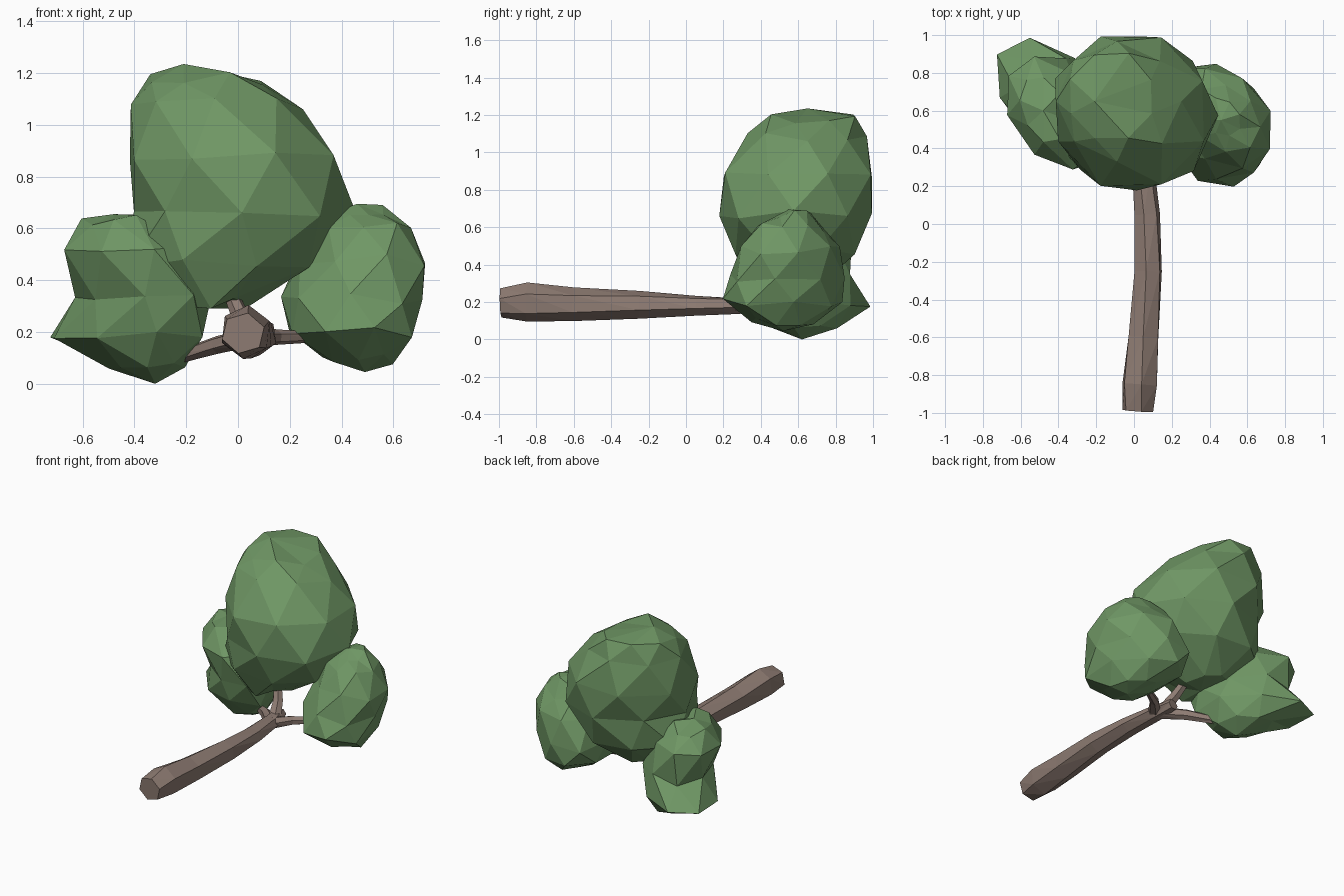
import bpy, bmesh, math, random
from mathutils import Vector

if "Cube" in bpy.data.objects:
    bpy.data.objects.remove(bpy.data.objects["Cube"])

random.seed(4)


def material(name, rgb):
    m = bpy.data.materials.new(name)
    m.diffuse_color = (*rgb, 1)
    m.use_nodes = True
    m.node_tree.nodes["Principled BSDF"].inputs["Base Color"].default_value = m.diffuse_color
    return m


LEAF = material("leaf_green", (0.16, 0.31, 0.13))
BARK = material("bark_brown", (0.27, 0.20, 0.17))


def loft(name, rings, tip_a, tip_b, mat):
    """Triangulated skin over equal-sized rings, closed with a point at each end."""
    bm = bmesh.new()
    vr = [[bm.verts.new(p) for p in r] for r in rings]
    n = len(vr[0])
    for a, b in zip(vr, vr[1:]):
        for i in range(n):
            j = (i + 1) % n
            q = [a[i], a[j], b[j], b[i]]
            # split each quad along its shorter diagonal
            if (q[0].co - q[2].co).length < (q[1].co - q[3].co).length:
                bm.faces.new((q[0], q[1], q[2]))
                bm.faces.new((q[0], q[2], q[3]))
            else:
                bm.faces.new((q[0], q[1], q[3]))
                bm.faces.new((q[1], q[2], q[3]))
    for ring, tip in ((vr[0], tip_a), (vr[-1], tip_b)):
        c = bm.verts.new(tip)
        for i in range(n):
            bm.faces.new((ring[i], ring[(i + 1) % n], c))
    bmesh.ops.recalc_face_normals(bm, faces=bm.faces)
    me = bpy.data.meshes.new(name)
    bm.to_mesh(me)
    bm.free()
    me.materials.append(mat)
    ob = bpy.data.objects.new(name, me)
    bpy.context.collection.objects.link(ob)
    return ob


def foliage(name, levels, bottom, top, shear=0.0, n=8, rough=0.05):
    """Leaf clump from levels of (z, x min, x max, y min, y max)."""
    rings = []
    for k, (z, x0, x1, y0, y1) in enumerate(levels):
        cx, cy, rx, ry = (x0 + x1) / 2, (y0 + y1) / 2, (x1 - x0) / 2, (y1 - y0) / 2
        ry = math.sqrt(max(ry * ry - (shear * rx) ** 2, 0.3 * ry * ry))
        off = 0.5 * (k % 2)
        grow = 1 / math.cos(math.pi / n) if k % 2 else 1.02
        ring = []
        for i in range(n):
            a = 2 * math.pi * (i + off) / n
            s = grow * random.uniform(1 - rough, 1 + rough * 0.4)
            dx, dy = rx * s * math.cos(a), ry * s * math.sin(a)
            ring.append((cx + dx, cy + dy - shear * dx, z + random.uniform(-rough, rough) * 0.5))
        rings.append(ring)
    return loft(name, rings, bottom, top, LEAF)


def limb(name, path, n=6):
    """Faceted branch through points of (x, y, z, x radius, other radius)."""
    pts = [Vector(p[:3]) for p in path]
    rings = []
    for k, p in enumerate(path):
        d = (pts[min(k + 1, len(pts) - 1)] - pts[max(k - 1, 0)]).normalized()
        side = d.cross(Vector((0, 0, 1))).normalized()
        up = side.cross(d)
        turn = 0.3 + 0.12 * k
        rings.append([pts[k] + side * p[3] * math.cos(2 * math.pi * i / n + turn)
                      + up * p[4] * math.sin(2 * math.pi * i / n + turn) for i in range(n)])
    return loft(name, rings, pts[0], pts[-1], BARK)


# Large central leaf clump
foliage("main_foliage", [
    (0.31, -0.24, 0.03, 0.34, 0.74),
    (0.47, -0.42, 0.28, 0.26, 0.90),
    (0.67, -0.40, 0.43, 0.17, 0.98),
    (0.88, -0.41, 0.38, 0.20, 1.00),
    (1.08, -0.42, 0.24, 0.34, 0.96),
    (1.18, -0.34, 0.10, 0.45, 0.90)],
    (-0.11, 0.52, 0.29), (-0.21, 0.65, 1.235))

# Left leaf clump
foliage("left_foliage", [
    (0.08, -0.50, -0.20, 0.45, 0.82),
    (0.18, -0.72, -0.14, 0.37, 0.96),
    (0.33, -0.62, -0.10, 0.32, 0.90),
    (0.51, -0.67, -0.18, 0.31, 0.86),
    (0.63, -0.60, -0.36, 0.43, 0.78)],
    (-0.32, 0.62, 0.0), (-0.48, 0.6, 0.655), shear=0.4)

# Right leaf clump
foliage("right_foliage", [
    (0.10, 0.33, 0.60, 0.35, 0.68),
    (0.20, 0.20, 0.67, 0.20, 0.82),
    (0.33, 0.16, 0.71, 0.23, 0.86),
    (0.48, 0.23, 0.72, 0.31, 0.81),
    (0.60, 0.30, 0.67, 0.38, 0.74),
    (0.67, 0.38, 0.56, 0.47, 0.66)],
    (0.49, 0.52, 0.045), (0.46, 0.55, 0.695), shear=0.25)

# Trunk lying along y, flaring at the foot
limb("trunk", [
    (0.02, -0.99, 0.195, 0.085, 0.080),
    (0.03, -0.85, 0.200, 0.100, 0.105),
    (0.05, -0.60, 0.188, 0.090, 0.090),
    (0.075, -0.25, 0.185, 0.078, 0.075),
    (0.07, 0.05, 0.180, 0.070, 0.055),
    (0.05, 0.28, 0.178, 0.060, 0.045),
    (0.03, 0.42, 0.185, 0.040, 0.035)])

# Forked branches reaching into the clumps
limb("left_branch", [(0.05, 0.28, 0.18, 0.045, 0.04), (-0.08, 0.42, 0.15, 0.035, 0.035),
                     (-0.24, 0.56, 0.10, 0.02, 0.025)])
limb("right_branch", [(0.05, 0.26, 0.18, 0.045, 0.04), (0.15, 0.38, 0.18, 0.03, 0.03),
                      (0.30, 0.48, 0.18, 0.018, 0.02)])
limb("upper_branch", [(0.04, 0.34, 0.18, 0.045, 0.04), (0.01, 0.42, 0.26, 0.035, 0.035),
                      (-0.05, 0.50, 0.40, 0.025, 0.025)])
